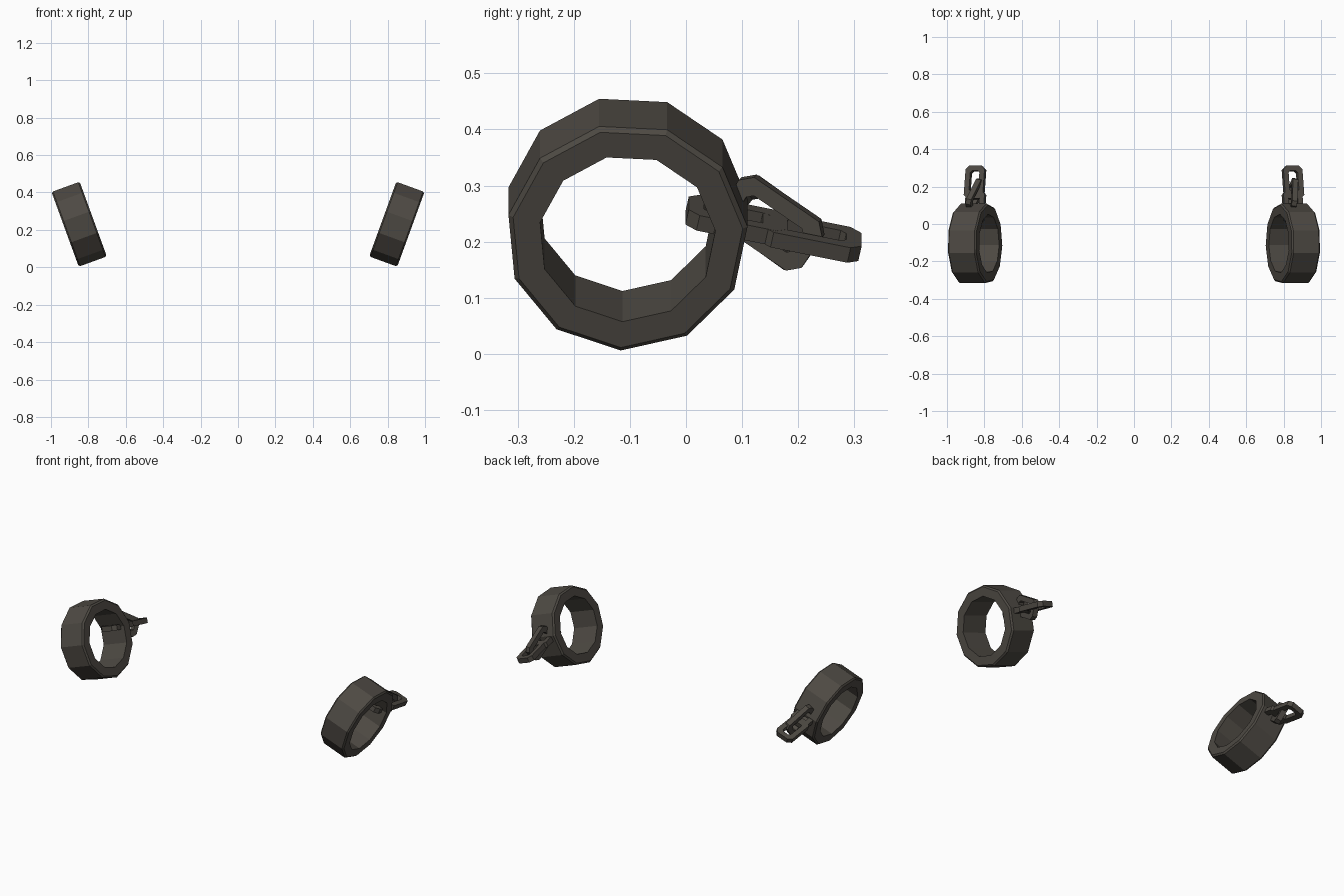
import bpy, math
from mathutils import Matrix

if "Cube" in bpy.data.objects:
    bpy.data.objects.remove(bpy.data.objects["Cube"])

iron = bpy.data.materials.new("dark_iron")
iron.diffuse_color = (0.075, 0.067, 0.056, 1)
iron.use_nodes = True
iron.node_tree.nodes["Principled BSDF"].inputs["Base Color"].default_value = iron.diffuse_color


def make(name, verts, faces, matrix):
    mesh = bpy.data.meshes.new(name)
    mesh.from_pydata(verts, [], faces)
    mesh.materials.append(iron)
    mesh.transform(matrix)
    mesh.update()
    obj = bpy.data.objects.new(name, mesh)
    bpy.context.collection.objects.link(obj)
    return obj


def rot(deg, axis):
    return Matrix.Rotation(math.radians(deg), 4, axis)


def cuff(name, side):
    # eleven-sided ring, lathed around its own x axis, outer rims chamfered
    prof = [(-.08, .158), (-.08, .207), (-.072, .2155),
            (.072, .2155), (.08, .207), (.08, .158)]
    n, m = 11, len(prof)
    verts, faces = [], []
    for i in range(n):
        a = math.radians(-93 + 360 * i / n)
        verts += [(x, r * math.cos(a), r * math.sin(a)) for x, r in prof]
    for i in range(n):
        for j in range(m):
            k, l = (i + 1) % n, (j + 1) % m
            # winding: outward normals
            faces.append((i * m + j, i * m + l, k * m + l, k * m + j))
    make(name, verts, faces,
         Matrix.Translation((.85 * side, -.105, .233)) @ rot(20 * side, 'Y'))


def outline(w, l, c):
    # rectangle with cut corners
    return [(w - c, -l), (w, -l + c), (w, l - c), (w - c, l),
            (-w + c, l), (-w, l - c), (-w, -l + c), (-w + c, -l)]


def link(name, loc, yaw, roll, pitch, turn):
    # flat chain link: long along y, wide along x, thin along z
    outer, inner, h = outline(.054, .09, .02), outline(.026, .062, .01), .0145
    verts = []
    for ring, z in ((outer, h), (inner, h), (inner, -h), (outer, -h)):
        verts += [(x, y, z) for x, y in ring]
    faces = []
    for i in range(8):
        j = (i + 1) % 8
        for r in range(4):
            s = (r + 1) % 4
            faces.append((r * 8 + i, r * 8 + j, s * 8 + j, s * 8 + i))
    make(name, verts, faces, Matrix.Translation(loc) @ rot(yaw, 'Z')
         @ rot(roll, 'Y') @ rot(pitch, 'X') @ rot(turn, 'Y'))


for label, side in (("left", -1), ("right", 1)):
    cuff(label + "_cuff", side)
    x = .85 * side
    # anchor link through the cuff wall, hanging middle link, end link
    link(label + "_anchor_link", (x, .09, .238), 0, 20 * side, -12, 0)
    yaw, roll = (-13, -20) if side < 0 else (-9, 10)
    link(label + "_middle_link", (x, .152, .234), yaw, roll, -35, 90)
    link(label + "_end_link", (x, .222, .208), 0, 20 * side, -12, 0)
